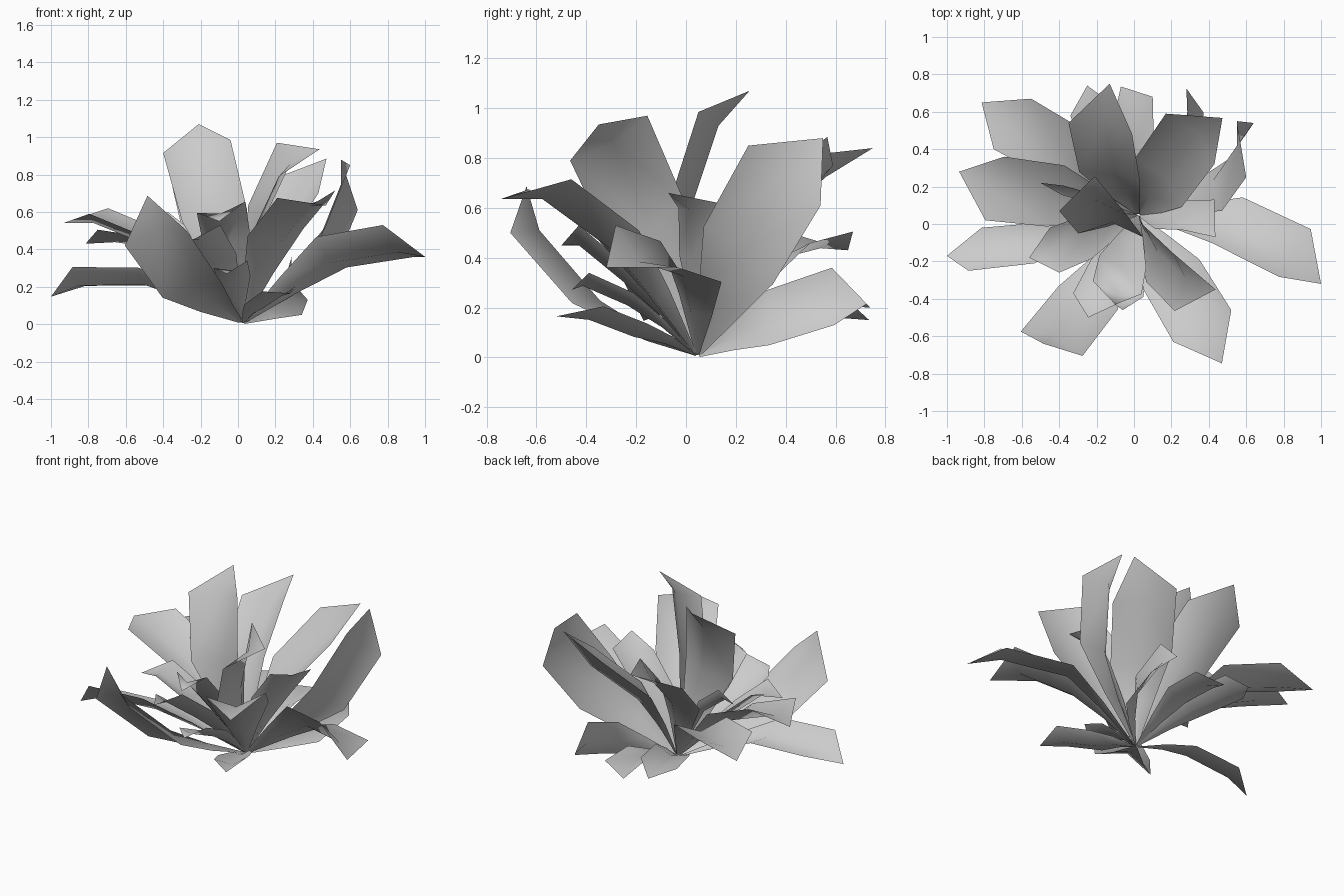
import bpy
from mathutils import Vector as V

BASE = V((0.025, 0.045, 0.005))
FOLD = 0.2      # depth of the midrib fold relative to the width


def leaf(name, bend, shoulder, tip, side):
    """Arching folded blade: bend, shoulder and pointed tip; side = full width vector."""
    bend, shoulder, tip, side = V(bend), V(shoulder), V(tip), V(side)
    root = BASE + 0.03 * (bend - BASE)
    # the midrib is pushed towards the inside of the arch
    along = (shoulder - bend).normalized()
    normal = side.cross(along).normalized()
    if normal.dot(tip - shoulder) < 0:
        normal = -normal
    rib = normal * side.length * FOLD
    low = root.lerp(bend, 0.5) - normal * 0.012
    rows = [(root, 0.07), (low, 0.52), (bend, 0.96), (shoulder, 1.0)]
    verts = []
    for centre, width in rows:
        half = side * width / 2
        verts += [centre - half, centre + rib * width, centre + half]
    for v in verts:
        v.z = max(v.z, 0)
    verts.append(tip)
    faces = []
    for i in (0, 3, 6):
        faces += [(i, i + 1, i + 4, i + 3), (i + 1, i + 2, i + 5, i + 4)]
    faces += [(9, 10, 12), (10, 11, 12)]
    mesh = bpy.data.meshes.new(name)
    mesh.from_pydata([tuple(v) for v in verts], [], faces)
    mesh.polygons.foreach_set("use_smooth", [True] * len(mesh.polygons))
    mesh.update()
    obj = bpy.data.objects.new(name, mesh)
    bpy.context.collection.objects.link(obj)


# Tall upright leaves
leaf("tall_leaf_centre", (-.125, -.06, .58), (-.22, .06, .95), (-.21, .255, 1.07), (.36, -.02, .07))
leaf("tall_leaf_front_right", (.06, -.16, .55), (.213, -.31, .88), (.436, -.35, .935), (.01, -.31, -.18))
leaf("tall_leaf_back_right", (.13, .22, .47), (.30, .455, .735), (.473, .567, .885), (.26, -.27, -.07))
leaf("tall_leaf_right", (.49, .21, .41), (.62, .395, .73), (.55, .55, .88), (.04, .29, -.24))
leaf("tall_leaf_back", (-.13, .25, .52), (-.18, .51, .77), (-.13, .75, .84), (.34, -.06, .08))

# Wide arching outer leaves
leaf("outer_leaf_right", (.50, .02, .385), (.86, -.155, .445), (1.0, -.32, .36), (.17, .255, -.17))
leaf("outer_leaf_front_left", (-.245, -.395, .18), (-.44, -.64, .46), (-.484, -.64, .687), (.33, -.13, .08))
leaf("outer_leaf_front_right", (.20, -.27, .49), (.365, -.545, .695), (.47, -.745, .635), (.31, .17, .04))
leaf("outer_leaf_left", (-.42, .15, .47), (-.745, .19, .605), (-.935, .28, .54), (.10, .34, .03))
leaf("outer_leaf_back_left", (-.36, .37, .46), (-.65, .535, .505), (-.815, .65, .43), (.20, .27, 0))
leaf("outer_leaf_low_left", (-.50, -.10, .255), (-.85, -.135, .255), (-1.0, -.17, .147), (.07, .23, -.10))
leaf("outer_leaf_low_back_right", (.30, .33, .16), (.33, .59, .245), (.28, .725, .215), (.085, .01, -.23))

# Short leaves filling the rosette
leaf("inner_leaf_right", (.20, .05, .42), (.34, .05, .61), (.435, -.07, .66), (.18, .16, .02))
leaf("inner_leaf_front", (-.06, -.20, .45), (-.09, -.34, .625), (-.10, -.43, .55), (.26, -.07, .06))
leaf("inner_leaf_front_left", (-.12, -.22, .34), (-.21, -.40, .49), (-.245, -.50, .45), (.23, -.06, .08))
leaf("inner_leaf_left", (-.25, -.07, .35), (-.425, -.14, .50), (-.56, -.18, .45), (.05, -.24, 0))
leaf("inner_leaf_back_left", (-.20, .13, .42), (-.38, .18, .56), (-.50, .22, .54), (.01, .05, .08))
leaf("low_leaf_front", (-.02, -.22, .24), (-.04, -.40, .32), (-.06, -.46, .27), (.18, .02, .04))
leaf("low_leaf_front_right", (.12, -.20, .12), (.22, -.38, .19), (.28, -.52, .165), (.18, .10, .03))
leaf("low_leaf_back", (.01, .40, .20), (.0, .64, .20), (-.07, .735, .15), (.20, .08, 0))
leaf("low_leaf_back_left", (-.16, .36, .22), (-.24, .62, .25), (-.25, .74, .20), (.20, .08, .05))
